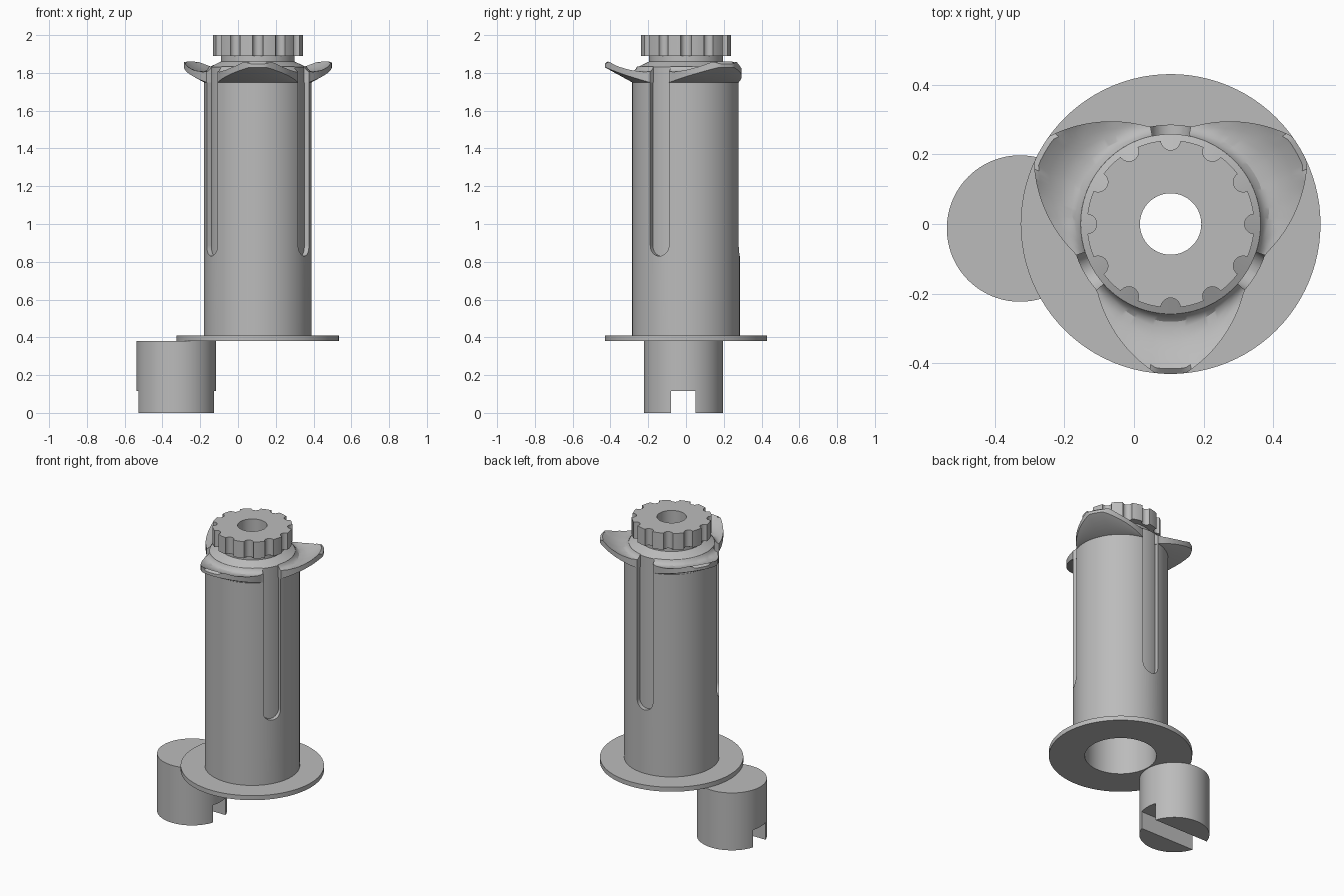
import bpy, bmesh, math
from math import sin, cos, sqrt, radians, pi

if "Cube" in bpy.data.objects:
    bpy.data.objects.remove(bpy.data.objects["Cube"])

AXIS_X = 0.105
SLOT_HALF = 0.0575
SLOT_ANGLES = [radians(a) for a in (90, 210, 330)]
PETAL_ANGLES = [radians(a) for a in (30, 150, 270)]

grey = bpy.data.materials.new("light_grey")
grey.use_nodes = True
GREY = (0.5, 0.5, 0.5, 1)
grey.diffuse_color = GREY
grey.node_tree.nodes["Principled BSDF"].inputs["Base Color"].default_value = GREY


def activate(obj):
    bpy.ops.object.select_all(action="DESELECT")
    obj.select_set(True)
    bpy.context.view_layer.objects.active = obj


def finish(obj):
    activate(obj)
    bpy.ops.object.shade_smooth_by_angle(angle=radians(30))


def sweep(name, angles, section, full=True, centre=(AXIS_X, 0)):
    """Join (radius, z) sections placed at successive angles into a closed solid."""
    bm = bmesh.new()
    rings = [[bm.verts.new((r * cos(a), r * sin(a), z)) for r, z in section(a)]
             for a in angles]
    count = len(rings[0])
    pairs = list(zip(rings, rings[1:]))
    if full:
        pairs.append((rings[-1], rings[0]))
    else:
        bm.faces.new(rings[0])
        bm.faces.new(rings[-1])
    for p, q in pairs:
        for i in range(count):
            j = (i + 1) % count
            bm.faces.new((p[i], p[j], q[j], q[i]))
    bmesh.ops.remove_doubles(bm, verts=bm.verts, dist=1e-5)
    bmesh.ops.recalc_face_normals(bm, faces=bm.faces)
    mesh = bpy.data.meshes.new(name)
    bm.to_mesh(mesh)
    bm.free()
    mesh.materials.append(grey)
    obj = bpy.data.objects.new(name, mesh)
    obj.location = (*centre, 0)
    bpy.context.collection.objects.link(obj)
    return obj


def lathe(name, profile, segments=96):
    return sweep(name, [2 * pi * i / segments for i in range(segments)],
                 lambda a: profile)


def cut(obj, cutter):
    activate(obj)
    mod = obj.modifiers.new("cut", "BOOLEAN")
    mod.operation = "DIFFERENCE"
    mod.solver = "EXACT"
    mod.object = cutter
    bpy.ops.object.modifier_apply(modifier=mod.name)
    bpy.data.objects.remove(cutter)


# Flange at the foot of the tube
finish(lathe("flange", [(0.215, 0.38), (0.43, 0.38), (0.43, 0.41), (0.215, 0.41)]))

# Inner body: wide bore below, sloped shoulder and narrow neck above
finish(lathe("inner_body", [(0.215, 0.40), (0.258, 0.40), (0.258, 1.83),
                            (0.195, 1.86), (0.195, 1.90), (0.088, 1.90),
                            (0.088, 1.75), (0.215, 1.75)]))

# Outer sleeve with three long round-ended slots
sleeve = lathe("outer_sleeve", [(0.257, 0.40), (0.285, 0.40),
                                (0.285, 1.75), (0.257, 1.75)])
for angle in SLOT_ANGLES:
    bm = bmesh.new()
    outline = [(SLOT_HALF * cos(t), 0.83 + SLOT_HALF + SLOT_HALF * sin(t))
               for t in [pi + pi * i / 16 for i in range(17)]]
    outline += [(SLOT_HALF, 1.95), (-SLOT_HALF, 1.95)]
    face = bm.faces.new([bm.verts.new((0.2, v, z)) for v, z in outline])
    made = bmesh.ops.extrude_face_region(bm, geom=[face])["geom"]
    bmesh.ops.translate(bm, vec=(0.2, 0, 0),
                        verts=[g for g in made if isinstance(g, bmesh.types.BMVert)])
    bmesh.ops.recalc_face_normals(bm, faces=bm.faces)
    mesh = bpy.data.meshes.new("slot_cutter")
    bm.to_mesh(mesh)
    bm.free()
    cutter = bpy.data.objects.new("slot_cutter", mesh)
    cutter.location = (AXIS_X, 0, 0)
    cutter.rotation_euler.z = angle
    cutter.hide_render = True
    bpy.context.collection.objects.link(cutter)
    cut(sleeve, cutter)
finish(sleeve)

# Flared petals: dished on top, conical below, pointed-arch outline
TOP = [(0.258, 1.835), (0.266, 1.82), (0.28, 1.808), (0.30, 1.805),
       (0.34, 1.815), (0.38, 1.834), (0.415, 1.86), (0.43, 1.848)]


def top_height(r):
    for (r0, z0), (r1, z1) in zip(TOP, TOP[1:]):
        if r <= r1:
            return z0 + (z1 - z0) * (r - r0) / (r1 - r0)
    return TOP[-1][1]


def petal_section(a):
    b = 0.168 * abs(sin(a)) - 0.1 * cos(a)
    edge = max(0.286, min(0.43, sqrt(b * b + 0.1139) - b))
    inner, outer = TOP[0][0], TOP[-1][0]
    radii = [inner + (edge - inner) * (r - inner) / (outer - inner) for r, z in TOP]
    under = 1.75 + (edge - 0.285) * 0.55
    return ([(inner, 1.75), (0.285, 1.75), (edge, under)]
            + [(r, top_height(r)) for r in reversed(radii)])


for side, angle in zip(("left", "right", "front"), PETAL_ANGLES):
    spread = radians(48.3)
    petal = sweep(side + "_petal", [spread * (i / 24 - 1) for i in range(49)],
                  petal_section, full=False)
    petal.rotation_euler.z = angle
    finish(petal)

# Knob with twelve round grip notches
NOTCH, KNOB = 0.028, 0.24
half = 2 * math.asin(NOTCH / 2 / KNOB)
offsets = [half * sin(pi / 2 * i / 6) for i in range(-6, 7)]
offsets += [half + 0.001 + (pi / 6 - 2 * half - 0.002) * i / 5 for i in range(6)]


def knob_section(a):
    d = (a + pi / 12) % (pi / 6) - pi / 12
    r = KNOB
    if abs(d) <= half + 1e-6:
        r = KNOB * cos(d) - sqrt(max(0, NOTCH ** 2 - (KNOB * sin(d)) ** 2))
    return [(0.088, 1.89), (r, 1.89), (r, 2.0), (0.088, 2.0)]


finish(sweep("knob", [k * pi / 6 + d for k in range(12) for d in offsets],
             knob_section))

# Separate round plug with a driver groove across its underside
bpy.ops.mesh.primitive_cylinder_add(vertices=96, radius=0.21, depth=0.38,
                                    location=(-0.327, -0.013, 0.19))
plug = bpy.context.object
plug.name = "plug"
plug.data.materials.append(grey)
bpy.ops.mesh.primitive_cube_add(size=1, location=(-0.327, -0.015, 0))
groove = bpy.context.object
groove.scale = (0.6, 0.13, 0.23)
groove.hide_render = True
bpy.context.view_layer.update()
cut(plug, groove)
finish(plug)
